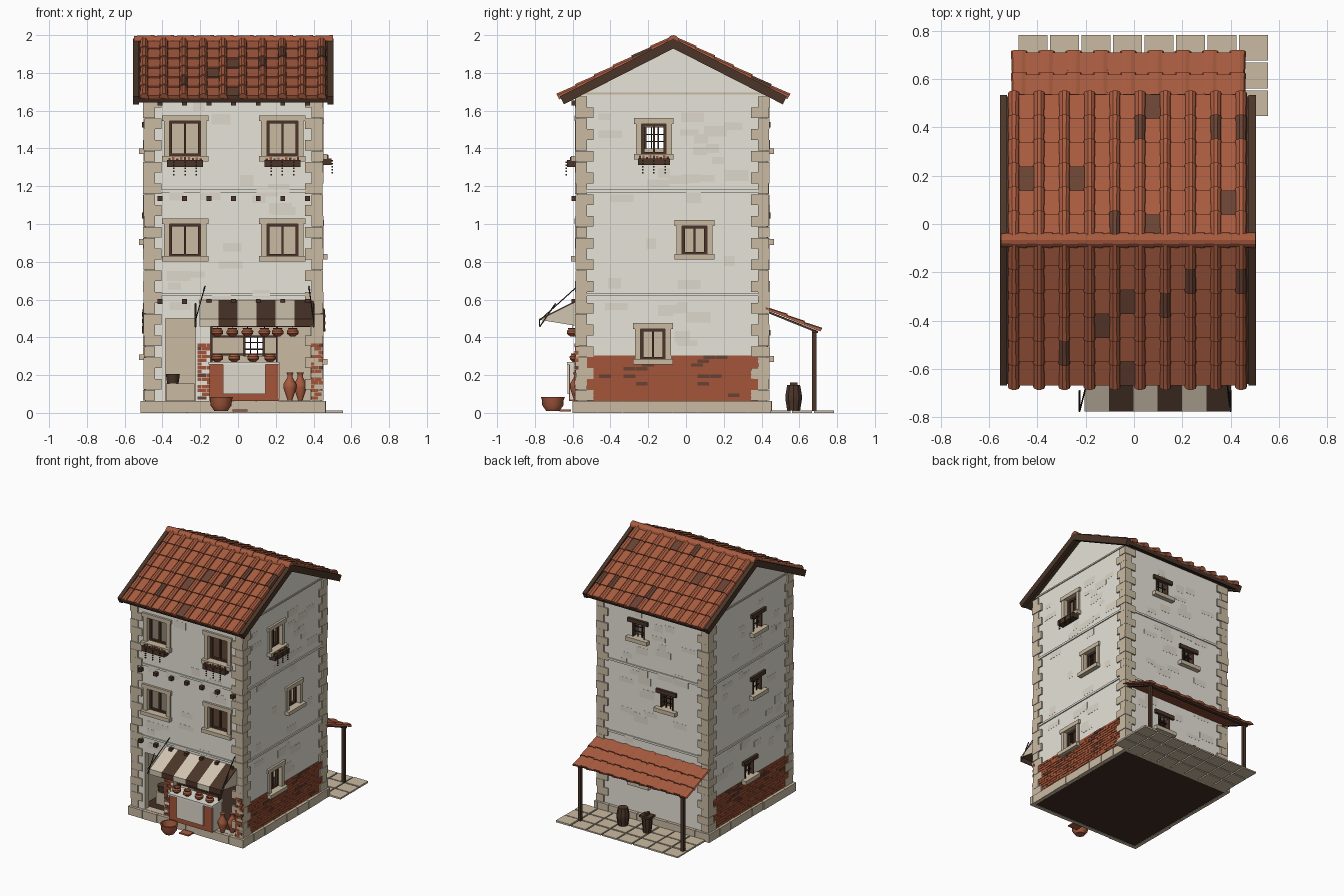
import bpy, bmesh, math, random
from mathutils import Vector

random.seed(4)
if "Cube" in bpy.data.objects:
    bpy.data.objects.remove(bpy.data.objects["Cube"])

COLOURS = {
    "plaster": (0.80, 0.77, 0.69), "plaster_patch": (0.73, 0.69, 0.60),
    "stone": (0.59, 0.495, 0.365), "brick": (0.37, 0.09, 0.04),
    "tile": (0.39, 0.105, 0.05), "dark_tile": (0.14, 0.055, 0.033),
    "wood": (0.07, 0.036, 0.022), "iron": (0.025, 0.018, 0.015),
    "cream": (0.64, 0.56, 0.44), "dark_floor": (0.05, 0.027, 0.017)}
MATS = {}
for name, rgb in COLOURS.items():
    m = MATS[name] = bpy.data.materials.new(name)
    m.use_nodes = True
    m.diffuse_color = (*rgb, 1)
    m.node_tree.nodes["Principled BSDF"].inputs["Base Color"].default_value = (*rgb, 1)

X0, X1, Y0, Y1 = -0.49, 0.44, -0.575, 0.43      # outer wall planes
RIDGE_Y, RIDGE_Z, PITCH = -0.067, 1.968, math.radians(27)


class Part:
    """Collects shapes in one mesh, each with a colour."""
    def __init__(self, name):
        self.name, self.bm, self.slots = name, bmesh.new(), []

    def slot(self, mat):
        if mat not in self.slots:
            self.slots.append(mat)
        return self.slots.index(mat)

    def loft(self, rings, mat):
        rings = [[self.bm.verts.new(p) for p in r] for r in rings]
        n = len(rings[0])
        faces = [self.bm.faces.new((a[i], a[(i + 1) % n], b[(i + 1) % n], b[i]))
                 for a, b in zip(rings, rings[1:]) for i in range(n)]
        faces += [self.bm.faces.new(rings[0][::-1]), self.bm.faces.new(rings[-1])]
        for f in faces:
            f.material_index = self.slot(mat)

    def prism(self, yz, xa, xb, mat):
        self.loft([[(x, y, z) for y, z in yz] for x in (xa, xb)], mat)

    def box(self, xa, xb, ya, yb, za, zb, mat):
        self.prism([(ya, za), (yb, za), (yb, zb), (ya, zb)], xa, xb, mat)

    def on(self, face, ua, ub, da, db, za, zb, mat):
        """Box on a wall: u along the wall, d outward from it."""
        if face == "F": self.box(ua, ub, Y0 - db, Y0 - da, za, zb, mat)
        if face == "B": self.box(ua, ub, Y1 + da, Y1 + db, za, zb, mat)
        if face == "R": self.box(X1 + da, X1 + db, ua, ub, za, zb, mat)
        if face == "L": self.box(X0 - db, X0 - da, ua, ub, za, zb, mat)

    def rod(self, p, q, r, mat):
        p, q = Vector(p), Vector(q)
        rot = (q - p).to_track_quat("Z", "Y")
        ring = [rot @ Vector((r * math.cos(a), r * math.sin(a), 0))
                for a in (i * math.pi / 3 for i in range(6))]
        self.loft([[e + v for v in ring] for e in (p, q)], mat)

    def lathe(self, profile, at, mat, n=12):
        x, y, z = at
        self.loft([[(x + r * math.cos(i * math.tau / n), y + r * math.sin(i * math.tau / n), z + h)
                    for i in range(n)] for r, h in profile], mat)

    def done(self, smooth=False):
        bmesh.ops.recalc_face_normals(self.bm, faces=self.bm.faces)
        me = bpy.data.meshes.new(self.name)
        self.bm.to_mesh(me)
        self.bm.free()
        ob = bpy.data.objects.new(self.name, me)
        bpy.context.collection.objects.link(ob)
        for s in self.slots:
            me.materials.append(MATS[s])
        bpy.ops.object.select_all(action="DESELECT")
        ob.select_set(True)
        bpy.context.view_layer.objects.active = ob
        if smooth:
            bpy.ops.object.shade_smooth_by_angle(angle=math.radians(40))
        return ob


def span(face):
    return (X0, X1) if face in "FB" else (Y0, Y1)


# Openings: wall, centre, bottom, top, width, kind
OPENINGS = [("F", u, a, b, 0.165, "big") for u in (-0.28, 0.235) for a, b in ((1.36, 1.545), (0.83, 1.0))]
OPENINGS += [("R", -0.17, 1.37, 1.53, 0.13, "big"), ("R", 0.045, 0.84, 0.99, 0.13, "big"),
             ("R", -0.175, 0.285, 0.445, 0.13, "big")]
OPENINGS += [(f, u, a, a + 0.11, 0.11, "small") for f, u, a in (
    ("B", 0.10, 1.40), ("B", -0.14, 0.92), ("B", 0.085, 0.30),
    ("L", -0.165, 1.40), ("L", -0.16, 0.92), ("L", -0.065, 0.31))]
OPENINGS += [("F", -0.305, 0.065, 0.5, 0.16, "door"), ("F", 0.12, 0.065, 0.5, 0.53, "shop")]


def is_clear(face, ua, ub, za, zb, gap=0.045):
    return all(f != face or ub < u - w / 2 - gap or ua > u + w / 2 + gap or zb < a - gap or za > b + gap
               for f, u, a, b, w, k in OPENINGS)


def gable(t, low):
    """House section, shrunk by t."""
    drop = 0.025 / math.cos(PITCH) + t
    top = RIDGE_Z - drop
    return [(Y0 + t, low), (Y1 - t, low), (Y1 - t, top - (Y1 - t - RIDGE_Y) * math.tan(PITCH)),
            (RIDGE_Y, top), (Y0 + t, top - (RIDGE_Y - Y0 - t) * math.tan(PITCH))]


# Hollow walls with openings cut through
walls = Part("walls")
walls.prism(gable(0, 0.03), X0, X1, "plaster")
walls.slot("stone")
room, holes = Part("room_cutter"), Part("opening_cutter")
room.prism(gable(0.05, -0.1), X0 + 0.05, X1 - 0.05, "stone")
for f, u, a, b, w, k in OPENINGS:
    holes.on(f, u - w / 2, u + w / 2, -0.08, 0.05, a, b, "stone")
cutters = [room.done(), holes.done()]
walls = walls.done()
for c in cutters:
    mod = walls.modifiers.new(c.name, "BOOLEAN")
    mod.object, mod.operation, mod.solver = c, "DIFFERENCE", "EXACT"
    bpy.context.view_layer.objects.active = walls
    bpy.ops.object.modifier_apply(modifier=mod.name)
    bpy.data.objects.remove(c)
for p in walls.data.polygons:
    c = p.center
    outside = min(abs(c.x - X0), abs(c.x - X1), abs(c.y - Y0), abs(c.y - Y1)) < 0.002
    p.material_index = 0 if outside else 1

# Floors
floors = Part("floors")
for a, b, t, m in ((0.003, 0.062, 0.004, "dark_floor"), (0.595, 0.63, 0.045, "wood"), (1.145, 1.18, 0.045, "wood")):
    floors.box(X0 + t, X1 - t, Y0 + t, Y1 - t, a, b, m)
floors.done()

# Faded plaster patches
patches = Part("plaster_patches")
for f in "FBRL":
    lo, hi = span(f)
    for i in range(40):
        u, z = random.uniform(lo + 0.1, hi - 0.22), random.uniform(0.33, 1.6)
        w, h = random.uniform(0.05, 0.13), random.uniform(0.03, 0.06)
        if is_clear(f, u, u + w, z, z + h):
            patches.on(f, u, u + w, -0.001, 0.0008 + i * 0.00001, z, z + h, "plaster_patch")
patches.done()

# Plinth blocks and string courses
plinth, courses = Part("plinth"), Part("string_courses")
for f in "FBRL":
    lo, hi = span(f)
    n = 8
    step = (hi - lo + 0.05) / n
    plinth.on(f, lo - 0.018, hi + 0.018, -0.005, 0.018, 0.001, 0.06, "stone")
    for i in range(n):
        u = lo - 0.025 + i * step
        plinth.on(f, u + 0.0015, u + step - 0.0015, -0.005, random.uniform(0.021, 0.026), 0, 0.063, "stone")
    for z in (0.618, 1.168):
        courses.on(f, lo - 0.008, hi + 0.008, -0.01, 0.008, z, z + 0.015, "plaster")
    if f in "RL":
        courses.on(f, lo, hi, -0.01, 0.006, 1.685, 1.697, "stone")
plinth.done()
courses.done()

# Corner stones, alternating long and short
quoins = Part("corner_stones")
for i in range(28):
    z = 0.065 + i * 0.0575
    for sx, x in ((1, X0), (-1, X1)):
        for sy, y in ((1, Y0), (-1, Y1)):
            lx, ly = (0.085, 0.05) if i % 2 else (0.05, 0.085)
            e = random.uniform(0.008, 0.014)
            xs, ys = sorted((x - sx * e, x + sx * lx)), sorted((y - sy * e, y + sy * ly))
            quoins.box(*xs, *sorted((y - sy * e, y + sy * 0.01)), z + 0.0005, z + 0.057, "stone")
            quoins.box(*sorted((x - sx * e, x + sx * 0.01)), *ys, z + 0.0005, z + 0.057, "stone")
quoins.done()

# Brick facing on the side walls and beside the shop
bricks = Part("brickwork")
def brick_rows(face, lo, hi, za, zb, length, missing, depth):
    for r in range(round((zb - za) / 0.02)):
        u, z = lo - (r % 2) * length / 2, za + r * 0.02
        while u < hi:
            a, b = max(u, lo), min(u + length - 0.003, hi)
            if b - a > 0.01 and random.random() > missing and is_clear(face, a, b, z, z + 0.02, 0.0):
                worn = 0.4 if math.sin(u * 17) > 0.3 and z > 0.13 else 0.02
                bricks.on(face, a, b, -0.005, random.uniform(depth - 0.003, depth), z, z + 0.0175,
                          "dark_tile" if random.random() < worn else "brick")
            u += length
for f, wa, wb in (("R", -0.24, -0.11), ("L", -0.12, -0.01)):
    for a, b in ((Y0 + 0.05, wa), (wb, Y1 - 0.05)):
        bricks.on(f, a, b, -0.01, 0.002, 0.063, 0.303, "brick")
    bricks.on(f, wa, wb, -0.01, 0.002, 0.063, 0.283, "brick")
    brick_rows(f, Y0 + 0.05, Y1 - 0.05, 0.065, 0.305, 0.065, 0.02, 0.007)
brick_rows("F", -0.215, -0.147, 0.07, 0.37, 0.05, 0.25, 0.007)
brick_rows("F", 0.386, 0.45, 0.07, 0.37, 0.04, 0.45, 0.016)
bricks.done()

# Windows
surround, frames, grilles = Part("window_stones"), Part("window_frames"), Part("window_grilles")
for f, u, a, b, w, k in OPENINGS:
    l, r = u - w / 2, u + w / 2
    if k == "big":
        for p, q, c, d, e in ((l - 0.03, l, a, b, 0.012), (r, r + 0.03, a, b, 0.012),
                              (l - 0.04, r + 0.04, b, b + 0.03, 0.016), (l - 0.04, r + 0.04, a - 0.028, a, 0.035)):
            surround.on(f, p, q, -0.03, e, c, d, "stone")
        for p, q, c, d in ((l, l + 0.014, a, b), (r - 0.014, r, a, b), (u - 0.006, u + 0.006, a, b),
                           (l, r, b - 0.014, b), (l, r, a, a + 0.012)):
            frames.on(f, p, q, -0.04, -0.02, c, d, "wood")
    if k == "small":
        surround.on(f, l - 0.035, r + 0.035, -0.02, 0.035, a - 0.03, a, "stone")
        frames.on(f, l - 0.03, r + 0.03, -0.02, 0.018, b, b + 0.03, "wood")
        for p, q in ((l, l + 0.01), (r - 0.01, r)):
            frames.on(f, p, q, -0.04, 0.004, a, b, "wood")
        for i in (1, 2):
            t = i / 3
            grilles.on(f, l + w * t - 0.003, l + w * t + 0.003, -0.02, -0.014, a, b, "iron")
            grilles.on(f, l, r, -0.022, -0.016, a + (b - a) * t - 0.003, a + (b - a) * t + 0.003, "iron")
for p in (surround, frames, grilles):
    p.done()

# Flower boxes with trailing plants
flowers = Part("flower_boxes")
for f, u, w, z in (("F", -0.28, 0.19, 1.302), ("F", 0.235, 0.19, 1.302), ("R", -0.17, 0.17, 1.312)):
    flowers.on(f, u - w / 2, u + w / 2, 0.005, 0.055, z, z + 0.036, "wood")
    for i in range(9):
        p = u - w / 2 + 0.012 + i * (w - 0.024) / 8
        flowers.on(f, p - 0.006, p + 0.006, 0.02, 0.04, z + 0.036, z + random.uniform(0.042, 0.055),
                   "brick" if i % 2 else "wood")
    for t in (-0.06, 0, 0.06):
        for j in range(5):
            flowers.on(f, u + t - 0.004, u + t + 0.004, 0.055, 0.063, z + 0.02 - j * 0.016, z + 0.028 - j * 0.016, "wood")
flowers.done()

# Beam ends on the front
beams = Part("beam_ends")
for z in (0.59, 1.135, 1.64):
    for i in range(7):
        x = -0.413 + i * 0.13
        beams.on("F", x - 0.013, x + 0.013, -0.02, 0.03, z - 0.013, z + 0.013, "wood")
beams.done()


def tile_slope(part, y, z, side, ang, length, rows, x, cols, step, r, rise, dark):
    """Pans and half-round caps laid in overlapping rows down a slope."""
    def at(px, u, n):
        return (px, y + side * (u * math.cos(ang) + n * math.sin(ang)), z - u * math.sin(ang) + n * math.cos(ang))
    arc = [(math.cos(k * math.pi / 5), math.sin(k * math.pi / 5)) for k in range(6)]
    for row in range(rows):
        ua, ub = row * length / rows - 0.01, (row + 1) * length / rows
        for c in range(cols):
            cx = x + c * step
            shapes = [[(r * k, rise * h) for k, h in arc]]
            if c < cols - 1:
                shapes.append([(0, 0), (step, 0), (step, 0.008), (0, 0.008)])
            for i, prof in enumerate(shapes):
                mat = "dark_tile" if random.random() < dark else "tile"
                flare = 1 if i else 1.15       # caps widen downhill
                part.loft([[at(cx + px, ua, n) for px, n in prof],
                           [at(cx + px * flare, ub + 0.01 * (1 - i), n + (0.008 if n > 0 else 0))
                            for px, n in prof]], mat)


# Main roof: deck, verge boards, tiles, ridge
tiles, deck = Part("roof_tiles"), Part("roof_boards")
L = 0.668
for s in (-1, 1):
    tile_slope(tiles, RIDGE_Y, RIDGE_Z, s, PITCH, L, 6, -0.497, 10, 0.1045, 0.022, 0.027, 0.07)
    for xa, xb, lo, hi in ((-0.54, 0.49, -0.025, 0.001), (-0.555, -0.525, -0.035, 0.012), (0.475, 0.505, -0.035, 0.012)):
        ey, ez = RIDGE_Y + s * L * math.cos(PITCH), RIDGE_Z - L * math.sin(PITCH)
        n = (s * math.sin(PITCH), math.cos(PITCH))
        deck.prism([(RIDGE_Y, RIDGE_Z + lo / n[1]), (ey + n[0] * lo, ez + n[1] * lo),
                    (ey + n[0] * hi, ez + n[1] * hi), (RIDGE_Y, RIDGE_Z + hi / n[1])], xa, xb, "wood")
for i in range(10):
    xa = -0.55 + i * 0.105
    tiles.loft([[(x, RIDGE_Y + r * math.cos(k * math.pi / 6), 1.968 + r * math.sin(k * math.pi / 6)) for k in range(7)]
                for x, r in ((xa, 0.028), (xa + 0.107, 0.032))], "tile")
tiles.done()
deck.done()

# Rear lean-to
shed, posts = Part("lean_to_tiles"), Part("lean_to_posts")
tile_slope(shed, 0.43, 0.545, 1, math.radians(22), 0.295, 3, -0.475, 9, 0.113, 0.03, 0.014, 0.0)
shed.done()
for x in (-0.45, 0.42):
    posts.box(x - 0.012, x + 0.012, 0.668, 0.692, 0.01, 0.435, "wood")
    posts.prism([(0.43, 0.53), (0.70, 0.421), (0.70, 0.433), (0.43, 0.542)], x - 0.01, x + 0.01, "wood")
posts.box(-0.48, 0.44, 0.668, 0.692, 0.425, 0.437, "wood")
posts.done()

# Patio slabs
patio = Part("patio")
for i in range(8):
    for j in range(3):
        x, y = -0.478 + i * 0.1305, 0.447 + j * 0.115
        patio.box(x, x + 0.12, y, y + 0.106, 0, random.uniform(0.01, 0.014), "stone")
patio.done()

# Barrel and lidded bucket behind the house
barrel = Part("barrels")
barrel.lathe([(0.036, 0), (0.046, 0.06), (0.046, 0.08), (0.036, 0.135)], (0.135, 0.57, 0.012), "wood", 10)
barrel.lathe([(0.03, 0), (0.04, 0.115)], (-0.07, 0.57, 0.012), "wood", 10)
barrel.box(-0.115, -0.025, 0.535, 0.605, 0.127, 0.142, "wood")
barrel.box(-0.08, -0.06, 0.55, 0.59, 0.142, 0.162, "wood")
barrel.done()

# Striped awning on rods
awning, rods = Part("awning"), Part("awning_rods")
for i in range(6):
    xa = -0.205 + i * 0.101
    awning.prism([(-0.575, 0.59), (-0.772, 0.492), (-0.772, 0.458), (-0.777, 0.458), (-0.777, 0.498), (-0.575, 0.598)],
                 xa, xa + 0.101, "wood" if i % 2 else "cream")
for x in (-0.205, 0.398):
    awning.prism([(-0.575, 0.59), (-0.575, 0.46), (-0.772, 0.492)], x, x + 0.003, "cream")
for xa, xb in ((-0.175, -0.225), (0.375, 0.4)):
    rods.rod((xa, -0.575, 0.67), (xb, -0.775, 0.49), 0.003, "iron")
    rods.rod((xb, -0.775, 0.455), (xb, -0.69, 0.58), 0.004, "wood")
rods.done()
awning.done()

# Shop counter, shelf and doorway step
shop = Part("shop_counter")
shop.box(-0.15, 0.215, -0.62, -0.50, 0.063, 0.255, "brick")
shop.box(-0.155, 0.22, -0.63, -0.49, 0.255, 0.27, "plaster")
shop.box(-0.08, 0.145, -0.628, -0.62, 0.1, 0.255, "plaster_patch")
shop.box(0.215, 0.219, -0.615, -0.505, 0.07, 0.255, "plaster_patch")
for z in (0.305, 0.40):
    shop.box(-0.145, 0.2, -0.53, -0.5, z, z + 0.01, "wood")
for x in (-0.145, 0.2):
    shop.box(x, x + 0.01, -0.53, -0.5, 0.27, 0.5, "wood")
shop.box(-0.145, 0.385, -0.57, -0.555, 0.455, 0.465, "wood")
shop.box(-0.38, -0.23, -0.45, -0.2, 0.06, 0.155, "stone")
shop.done()

# Clay pots, jars and basin
pots = Part("clay_pots")
BOWL = [(0.014, 0), (0.03, 0.014), (0.031, 0.028), (0.022, 0.038), (0.026, 0.045), (0.018, 0.043), (0.015, 0.03)]
JAR = [(0.012, 0), (0.034, 0.06), (0.034, 0.08), (0.014, 0.112), (0.014, 0.125), (0.02, 0.135)]
for x in (-0.11, -0.02, 0.08, 0.17):
    pots.lathe(BOWL, (x, -0.585, 0.27), "tile")
for x in (-0.11, -0.03, 0.05, 0.14, 0.21, 0.29):
    pots.lathe(BOWL, (x, -0.6, 0.405), "tile")
    pots.rod((x, -0.6, 0.44), (x, -0.6, 0.47), 0.002, "iron")
for x, y in ((0.275, -0.58), (0.33, -0.54)):
    pots.lathe([(r, h * 1.1) for r, h in JAR], (x, y, 0.065), "tile")
pots.lathe([(0.035, 0), (0.056, 0.03), (0.058, 0.06), (0.064, 0.075), (0.054, 0.075), (0.045, 0.03)], (-0.09, -0.705, 0.01), "tile", 16)
pots.lathe([(0.03, 0), (0.037, 0.05)], (-0.345, -0.42, 0.155), "wood", 10)
pots.box(-0.03, 0.05, -0.67, -0.61, 0.008, 0.018, "tile")
pots.done(smooth=True)
